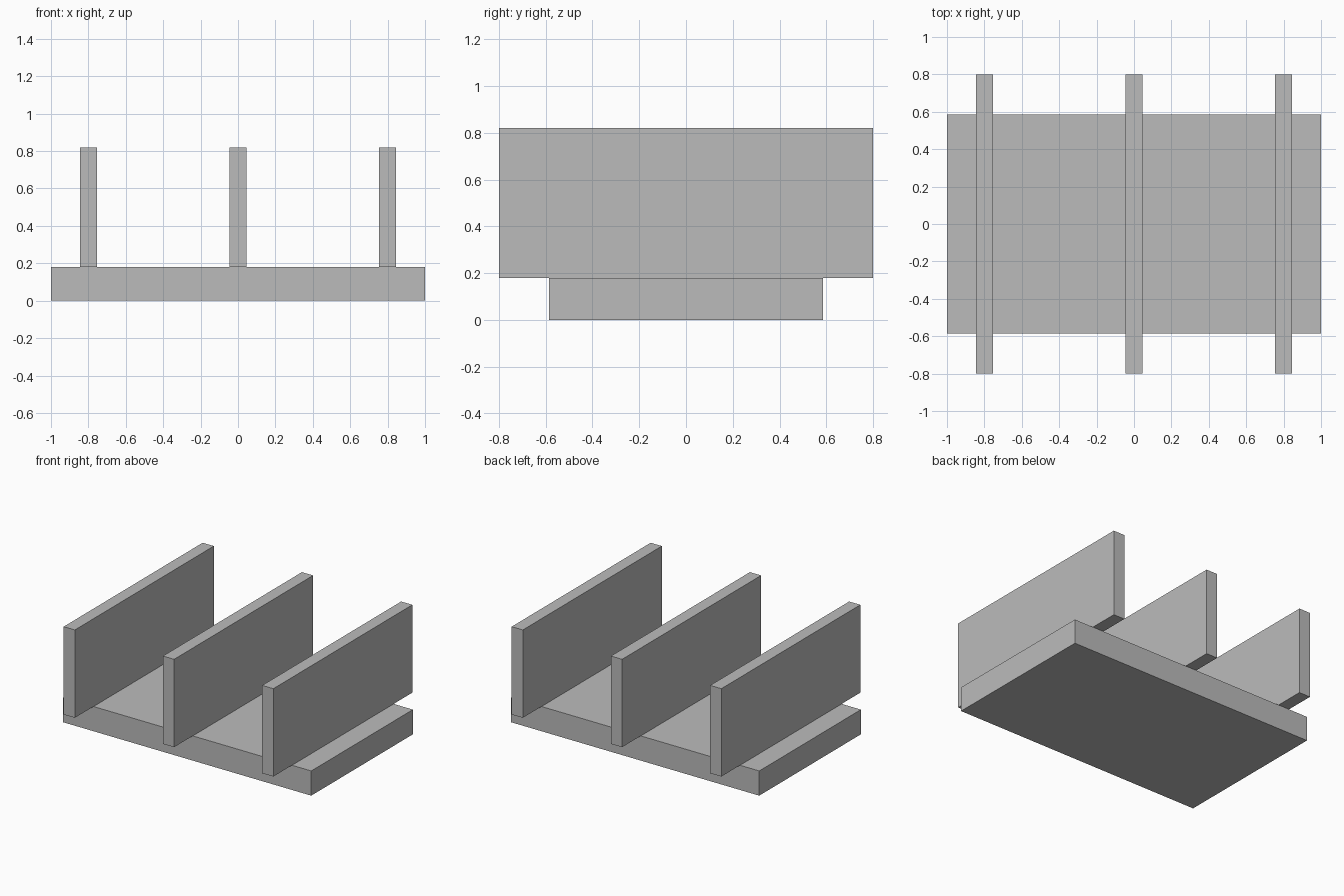
import bpy

old = bpy.data.objects.get("Cube")
if old:
    bpy.data.objects.remove(old, do_unlink=True)

# Single matte grey
grey = bpy.data.materials.new("plain_grey")
grey.use_nodes = True
colour = (0.5, 0.5, 0.5, 1)
grey.diffuse_color = colour
grey.node_tree.nodes["Principled BSDF"].inputs["Base Color"].default_value = colour


def box(name, x, bottom, size):
    """Box centred on y = 0, standing at the given height."""
    bpy.ops.mesh.primitive_cube_add(size=1, location=(x, 0, bottom + size[2] / 2))
    obj = bpy.context.object
    obj.name = name
    obj.scale = size
    bpy.ops.object.transform_apply(location=False, rotation=False, scale=True)
    obj.data.materials.append(grey)
    return obj


# Base slab
base_height = 0.18
box("base_slab", 0, 0, (2, 1.17, base_height))

# Upright panels overhanging the slab at front and back
for name, x in (("right_panel", -0.8), ("middle_panel", 0), ("left_panel", 0.8)):
    box(name, x, base_height, (0.09, 1.6, 0.64))
